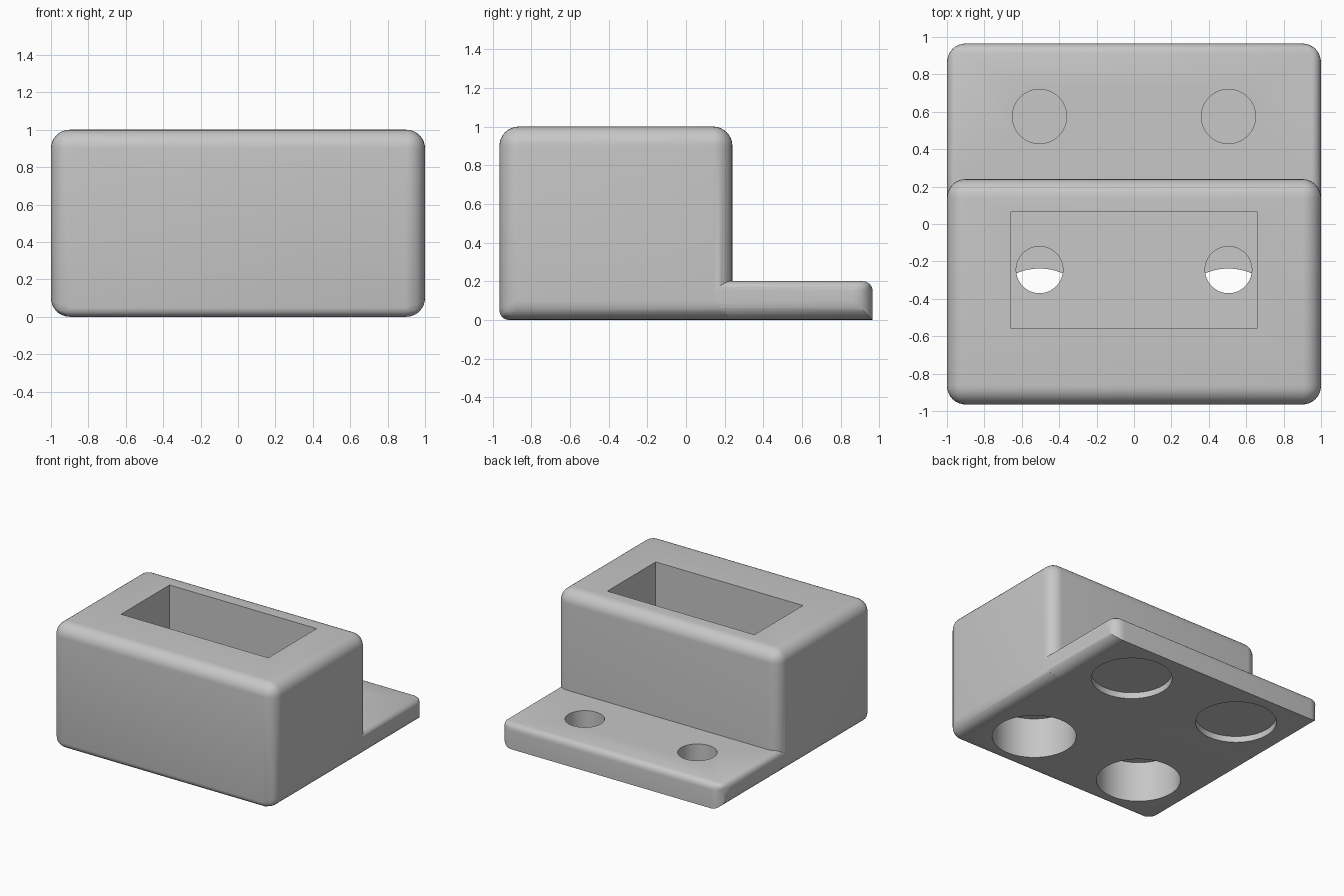
import bpy
import bmesh
from mathutils import Matrix, Vector

if "Cube" in bpy.data.objects:
    bpy.data.objects.remove(bpy.data.objects["Cube"])

GREY = bpy.data.materials.new("light grey")
GREY.diffuse_color = (0.57, 0.57, 0.57, 1)
GREY.use_nodes = True
GREY.node_tree.nodes["Principled BSDF"].inputs["Base Color"].default_value = GREY.diffuse_color
RADIUS = 0.1


def add_mesh(name, bm):
    mesh = bpy.data.meshes.new(name)
    bmesh.ops.recalc_face_normals(bm, faces=bm.faces)
    bm.to_mesh(mesh)
    bm.free()
    mesh.materials.append(GREY)
    obj = bpy.data.objects.new(name, mesh)
    bpy.context.collection.objects.link(obj)
    return obj


def box(name, lo, hi):
    lo, hi = Vector(lo), Vector(hi)
    bm = bmesh.new()
    bmesh.ops.create_cube(bm, size=1)
    for v in bm.verts:
        v.co = [lo[i] if v.co[i] < 0 else hi[i] for i in range(3)]
    return add_mesh(name, bm)


def cylinder(name, x, y, radius, z0, z1):
    bm = bmesh.new()
    bmesh.ops.create_cone(bm, cap_ends=True, segments=64, radius1=radius,
                          radius2=radius, depth=z1 - z0,
                          matrix=Matrix.Translation((x, y, (z0 + z1) / 2)))
    return add_mesh(name, bm)


def apply(obj, mod):
    bpy.context.view_layer.objects.active = obj
    bpy.ops.object.modifier_apply(modifier=mod.name)


def round_edges(obj, rule):
    """Round each edge by a fraction of RADIUS, chosen from its midpoint side signs."""
    mesh = obj.data
    centre = sum((v.co for v in mesh.vertices), Vector()) / len(mesh.vertices)
    weights = mesh.attributes.new("bevel_weight_edge", 'FLOAT', 'EDGE')
    for e in mesh.edges:
        a, b = (mesh.vertices[i].co for i in e.vertices)
        mid = (a + b) / 2 - centre
        side = [0 if abs(c) < 1e-4 else (1 if c > 0 else -1) for c in mid]
        weights.data[e.index].value = rule(*side)
    mod = obj.modifiers.new("round", 'BEVEL')
    mod.limit_method = 'WEIGHT'
    mod.width = RADIUS
    mod.segments = 8
    mod.use_clamp_overlap = False
    apply(obj, mod)


def combine(obj, other, operation):
    mod = obj.modifiers.new("combine", 'BOOLEAN')
    mod.operation = operation
    mod.solver = 'EXACT'
    mod.object = other
    apply(obj, mod)
    bpy.data.objects.remove(other)


def block_rule(x, y, z):
    if z < 0 and x == 0:            # bottom front is tighter, bottom back stays sharp
        return 0.5 if y < 0 else 0
    return 1


def plate_rule(x, y, z):
    if y < 0:                       # end buried in the block
        return 0
    if z > 0:                       # top rim
        return 0.5
    return 0 if x == 0 else 1       # sharp bottom back, round sides and corners


# Main block and the rear mounting plate
holder = box("holder_block", (-1, -0.965, 0), (1, 0.24, 1))
round_edges(holder, block_rule)
plate = box("mounting_plate", (-0.9995, 0.02, 0), (0.9995, 0.965, 0.2))
round_edges(plate, plate_rule)
combine(holder, plate, 'UNION')

# Rectangular pocket in the top
combine(holder, box("pocket", (-0.66, -0.555, 0.4), (0.66, 0.065, 1.2)), 'DIFFERENCE')

# Round holes, mirrored left and right: name, y, radius, bottom, top
HOLES = [
    ("deep_recess", -0.55, 0.312, -0.1, 0.33),
    ("pocket_hole", -0.245, 0.125, 0.2, 0.5),
    ("shallow_recess", 0.575, 0.30, -0.1, 0.05),
    ("plate_hole", 0.575, 0.145, 0.06, 0.3),
]
for name, y, radius, z0, z1 in HOLES:
    for x in (-0.505, 0.505):
        combine(holder, cylinder(name, x, y, radius, z0, z1), 'DIFFERENCE')

# Smooth rounded edges, crisp rims
holder.select_set(True)
bpy.context.view_layer.objects.active = holder
bpy.ops.object.shade_smooth_by_angle()
